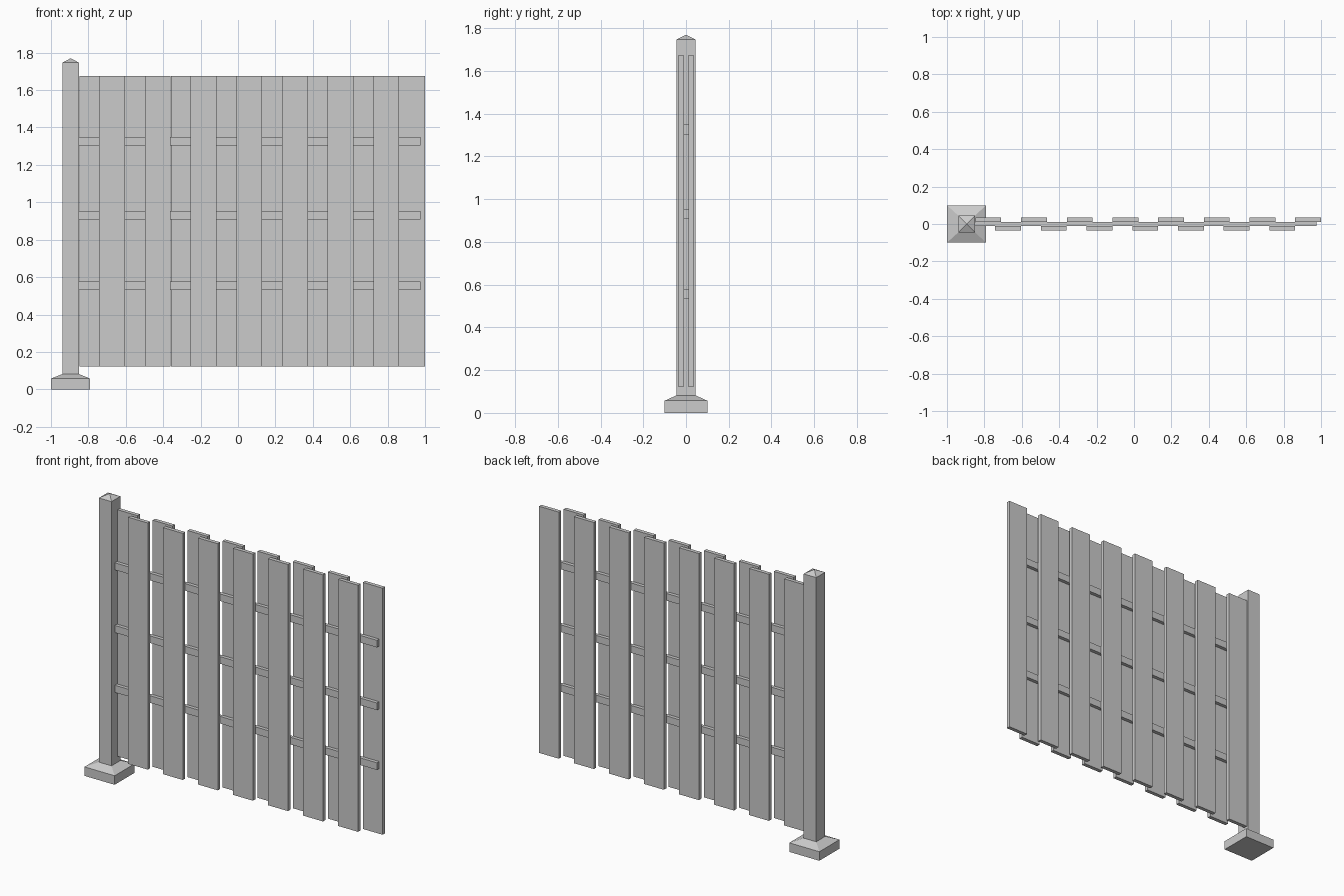
import bpy, bmesh

if "Cube" in bpy.data.objects:
    bpy.data.objects.remove(bpy.data.objects["Cube"])


def loft(name, cx, levels):
    """Closed solid from rectangular sections (half_x, half_y, z); zero size makes a point."""
    bm = bmesh.new()
    rings = []
    for hx, hy, z in levels:
        if hx == 0:
            rings.append([bm.verts.new((cx, 0, z))])
        else:
            rings.append([bm.verts.new((cx + sx * hx, sy * hy, z))
                          for sx, sy in ((-1, -1), (1, -1), (1, 1), (-1, 1))])
    bm.faces.new(rings[0][::-1])
    for a, b in zip(rings, rings[1:]):
        for i in range(4):
            j = (i + 1) % 4
            bm.faces.new((a[i], a[j], b[0]) if len(b) == 1 else (a[i], a[j], b[j], b[i]))
    if len(rings[-1]) == 4:
        bm.faces.new(rings[-1])
    bm.normal_update()
    return finish(name, bm)


def box(name, x0, x1, y0, y1, z0, z1):
    bm = bmesh.new()
    bmesh.ops.create_cube(bm, size=1)
    for v in bm.verts:
        v.co.x = x1 if v.co.x > 0 else x0
        v.co.y = y1 if v.co.y > 0 else y0
        v.co.z = z1 if v.co.z > 0 else z0
    return finish(name, bm)


def finish(name, bm):
    mesh = bpy.data.meshes.new(name)
    bm.to_mesh(mesh)
    bm.free()
    obj = bpy.data.objects.new(name, mesh)
    bpy.context.collection.objects.link(obj)
    return obj


POST_X = -0.895
PITCH = 0.2443
BOARD_W = 0.138
BOARD_Z = (0.121, 1.675)

# Footing with sloped shoulders, and post with pyramid cap
loft("post_base", POST_X, [(0.105, 0.1, 0), (0.105, 0.1, 0.057), (0.044, 0.0445, 0.082)])
loft("post", POST_X, [(0.044, 0.0445, 0.08), (0.044, 0.0445, 1.747), (0, 0, 1.77)])

# Three horizontal rails
for i, z in enumerate((0.532, 0.909, 1.304)):
    box(f"rail_{i + 1}", -0.855, 0.976, -0.011, 0.011, z, z + 0.045)

# Staggered boards on the back and front of the rails
for i in range(8):
    x = 1.0 - BOARD_W - (7 - i) * PITCH
    box(f"back_board_{i + 1}", x, x + BOARD_W, 0.012, 0.036, *BOARD_Z)
for i in range(7):
    x = -0.742 + i * PITCH
    box(f"front_board_{i + 1}", x, x + BOARD_W, -0.036, -0.012, *BOARD_Z)
